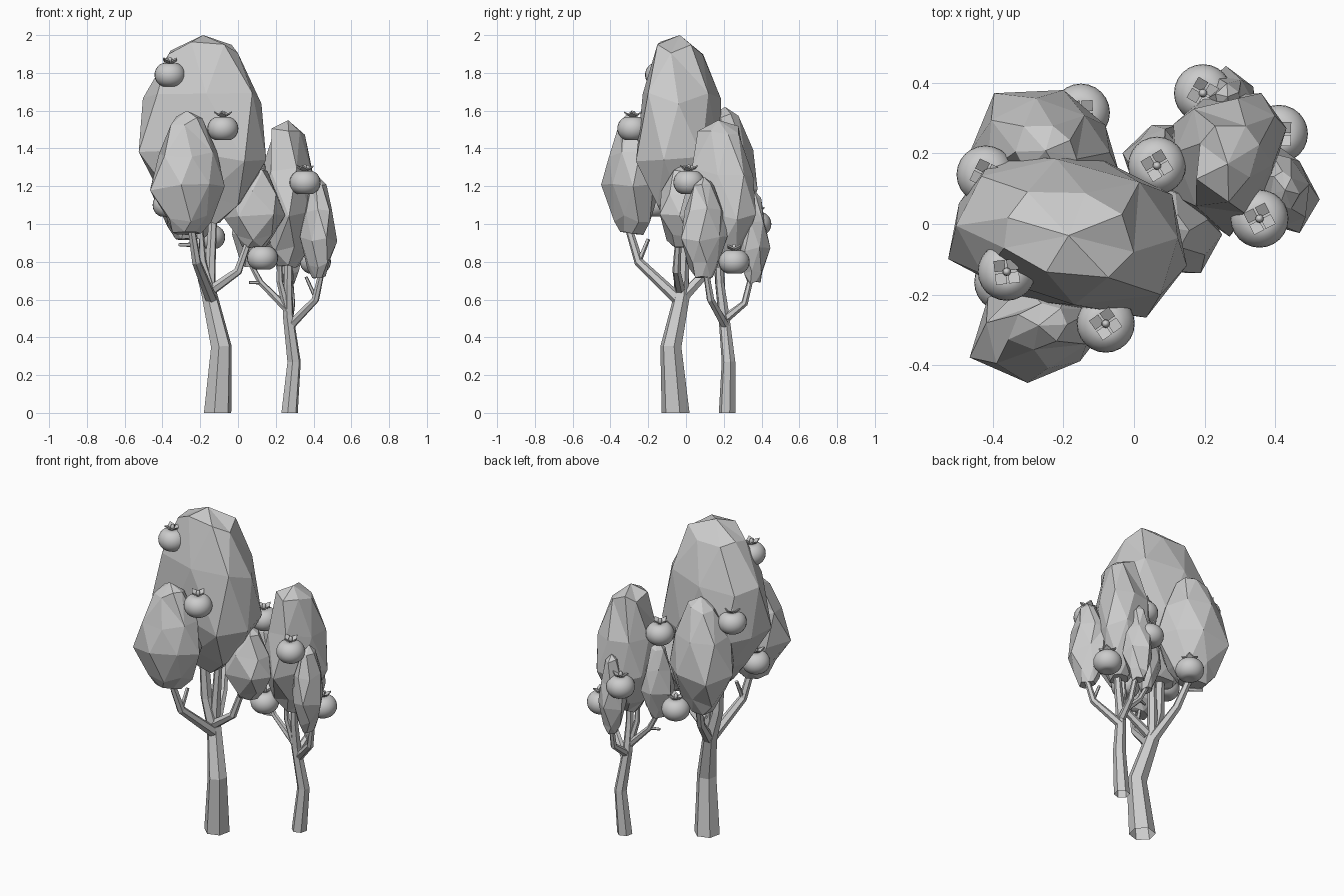
import bpy, bmesh, math, random
from mathutils import Vector, Matrix

if "Cube" in bpy.data.objects:
    bpy.data.objects.remove(bpy.data.objects["Cube"])

grey = bpy.data.materials.new("plain_grey")
grey.diffuse_color = (0.6, 0.6, 0.6, 1)
grey.use_nodes = True
grey.node_tree.nodes["Principled BSDF"].inputs["Base Color"].default_value = grey.diffuse_color


def finish(name, bm, smooth=False):
    bmesh.ops.recalc_face_normals(bm, faces=bm.faces[:])
    for f in bm.faces:
        f.smooth = smooth
    me = bpy.data.meshes.new(name)
    bm.to_mesh(me)
    bm.free()
    me.materials.append(grey)
    ob = bpy.data.objects.new(name, me)
    bpy.context.collection.objects.link(ob)
    return ob


def skin(bm, rings, base=True, tip=None):
    """Join rings of points; optional base cap, flat or pointed tip."""
    vs = [[bm.verts.new(p) for p in r] for r in rings]
    n = len(vs[0])
    for a, b in zip(vs, vs[1:]):
        for i in range(n):
            j = (i + 1) % n
            bm.faces.new((a[i], a[j], b[j], b[i]))
    if base:
        bm.faces.new(vs[0][::-1])
    if tip is None:
        bm.faces.new(vs[-1])
    else:
        t = bm.verts.new(tip)
        for i in range(n):
            bm.faces.new((vs[-1][i], vs[-1][(i + 1) % n], t))


def limb(name, pts, sides=6, trunk=False):
    """Tapered many-sided tube; each point is (x, y, z, radius)."""
    bm = bmesh.new()
    P = [Vector(p[:3]) for p in pts]
    rings = []
    for i, p in enumerate(P):
        t = (P[min(i + 1, len(P) - 1)] - P[max(i - 1, 0)]).normalized()
        if trunk and i == 0:
            t = Vector((0, 0, 1))
        u = Vector((0, 1, 0)).cross(t).normalized()
        v = t.cross(u)
        rings.append([p + 1.08 * pts[i][3] * (math.cos(a) * u + math.sin(a) * v)
                      for a in [2 * math.pi * k / sides + 0.3 for k in range(sides)]])
    skin(bm, rings, base=not trunk)
    finish(name, bm)


# Height fraction and width fraction of foliage rings
EGG = [(0, .38), (.13, .68), (.38, 1), (.66, .88), (.92, .42)]
FULL = [(0, .32), (.13, .66), (.36, 1), (.66, .92), (.93, .54)]


def foliage(name, outline, z0, z1, seed, profile=EGG):
    """Faceted clump whose plan is the outline, rounded off up and down."""
    rnd = random.Random(seed)
    bm = bmesh.new()
    pts = [Vector((x, y, 0)) for x, y in outline]
    n = len(pts)
    mid = Vector([(min(p[a] for p in pts) + max(p[a] for p in pts)) / 2 for a in range(3)])
    rings = []
    for i, (h, r) in enumerate(profile):
        ring = []
        for k in range(n):
            p = pts[k]
            if i % 2:                       # stagger every other ring
                p = p.lerp(pts[(k + 1) % n], .4)
                p = mid + (p - mid) * 1.04
            q = r * rnd.uniform(.96, 1.03)
            hh = h + (rnd.uniform(-.035, .035) if i else rnd.uniform(0, .03))
            ring.append(mid + (p - mid) * q + Vector((0, 0, z0 + hh * (z1 - z0))))
        rings.append(ring)
    skin(bm, rings, tip=mid + Vector((0, 0, z1)))
    bmesh.ops.triangulate(bm, faces=[f for f in bm.faces if rnd.random() < .75])
    finish(name, bm)


def fruit(i, loc, turn):
    """Squat round fruit, with four-leaf cap and stalk."""
    M = Matrix.Translation(loc)
    bm = bmesh.new()
    bmesh.ops.create_uvsphere(bm, u_segments=24, v_segments=14, radius=1)
    for v in bm.verts:
        rad = math.hypot(v.co.x, v.co.y)
        g = rad ** .85 / rad if rad > 1e-4 else 1
        dip = .012 * max(0, 1 - rad / .45)
        v.co = (v.co.x * .082 * g, v.co.y * .082 * g, v.co.z * .068 - math.copysign(dip, v.co.z))
    bm.transform(M)
    finish("fruit_%d" % i, bm, True)
    bm = bmesh.new()
    for k in range(4):
        rot = Matrix.Rotation(turn + k * math.pi / 2, 4, 'Z')
        pts = [(.004, 0, .056), (.026, -.022, .07), (.048, 0, .084), (.026, .022, .07)]
        lower = [bm.verts.new(rot @ Vector(p)) for p in pts]
        upper = [bm.verts.new(rot @ Vector((p[0], p[1], p[2] + .008))) for p in pts]
        bm.faces.new(lower[::-1])
        bm.faces.new(upper)
        for m in range(4):
            n = (m + 1) % 4
            bm.faces.new((lower[m], lower[n], upper[n], upper[m]))
    bm.transform(M)
    finish("fruit_cap_%d" % i, bm)
    bm = bmesh.new()
    bmesh.ops.create_uvsphere(bm, u_segments=10, v_segments=6, radius=.012,
                              matrix=M @ Matrix.Translation((0, 0, .076)) @ Matrix.Diagonal((1, 1, 1.6, 1)))
    finish("fruit_stalk_%d" % i, bm, True)


# Large tree: trunk, branches, twigs
limb("large_trunk", [(-.108, -.055, 0, .07), (-.088, -.08, .35, .053),
                     (-.15, -.022, .62, .04), (-.2, -.025, .8, .033), (-.22, -.03, 1.1, .024)], trunk=True)
limb("large_leader", [(-.15, -.02, .62, .03), (-.145, -.01, .8, .026), (-.13, 0, 1.08, .02)])
limb("large_front_branch", [(-.14, -.04, .6, .03), (-.22, -.25, .8, .023), (-.25, -.31, 1.0, .018)])
limb("large_front_twig", [(-.22, -.25, .8, .013), (-.21, -.2, .92, .01)], 5)
limb("large_back_branch", [(-.15, -.01, .62, .03), (-.2, .14, .78, .023), (-.24, .22, .97, .018)])
limb("large_back_twig", [(-.22, .18, .89, .012), (-.31, .24, .89, .009)], 5)
limb("large_right_branch", [(-.14, -.03, .65, .026), (0, -.05, .75, .021), (.06, -.04, .92, .016)])

# Small tree: trunk, branches, twigs
limb("small_trunk", [(.273, .218, 0, .042), (.297, .225, .27, .034),
                     (.265, .2, .52, .027), (.265, .18, .68, .022), (.27, .17, .85, .018)], trunk=True)
limb("small_right_branch", [(.275, .21, .46, .023), (.41, .13, .6, .019), (.45, .1, .78, .014)])
limb("small_right_twig", [(.41, .13, .61, .01), (.36, .12, .72, .008)], 5)
limb("small_back_branch", [(.27, .21, .5, .022), (.285, .31, .58, .017), (.275, .35, .74, .014)])
limb("small_left_branch", [(.26, .19, .55, .02), (.12, .19, .69, .015), (.05, .19, .82, .012)])
limb("small_left_twig", [(.12, .19, .69, .01), (.06, .17, .69, .007)], 5)
limb("small_leader", [(.26, .19, .54, .02), (.22, .17, .7, .016), (.22, .16, .84, .012)])

# Foliage clumps
foliage("large_crown", [(-.53, -.1), (-.3, -.22), (.03, -.26), (.16, -.12), (.1, .08),
                        (-.1, .185), (-.4, .195), (-.5, .06)], 1.0, 2.0, 3, FULL)
foliage("large_front_clump", [(-.47, -.38), (-.3, -.445), (-.15, -.39), (-.07, -.28),
                              (-.12, -.17), (-.25, -.13), (-.41, -.21)], .94, 1.6, 5)
foliage("large_back_clump", [(-.04, .15), (-.08, .28), (-.2, .375), (-.4, .375),
                             (-.46, .2), (-.38, .06), (-.15, .04)], .91, 1.62, 8)
foliage("large_right_clump", [(-.08, .0), (0, -.14), (.19, -.14), (.25, -.03),
                              (.18, .08), (.03, .12)], .87, 1.32, 11)
foliage("small_crown", [(.1, .09), (.27, -.03), (.38, .1), (.43, .27),
                        (.36, .37), (.2, .365), (.115, .28)], .76, 1.55, 14, FULL)
foliage("small_right_clump", [(.525, .07), (.47, .18), (.41, .22), (.35, .19),
                              (.33, .07), (.39, -.01), (.47, -.03)], .71, 1.25, 17)
foliage("small_back_clump", [(.26, .45), (.18, .38), (.2, .3), (.27, .27),
                             (.35, .31), (.34, .39)], .68, 1.18, 20)
foliage("small_left_clump", [(-.03, .2), (0, .11), (.1, .09), (.15, .18),
                             (.12, .28), (.05, .28)], .77, 1.25, 23)

# Fruits
for i, p in enumerate([(-.36, -.135, 1.79), (-.08, -.282, 1.505), (-.42, .14, 1.48),
                       (-.15, .315, .93), (.065, .165, 1.29), (.195, .37, 1.0),
                       (.41, .255, .80), (.355, .015, 1.22), (.13, .08, .82),
                       (-.37, -.165, 1.10)], 1):
    fruit(i, p, .4 + .5 * i)
